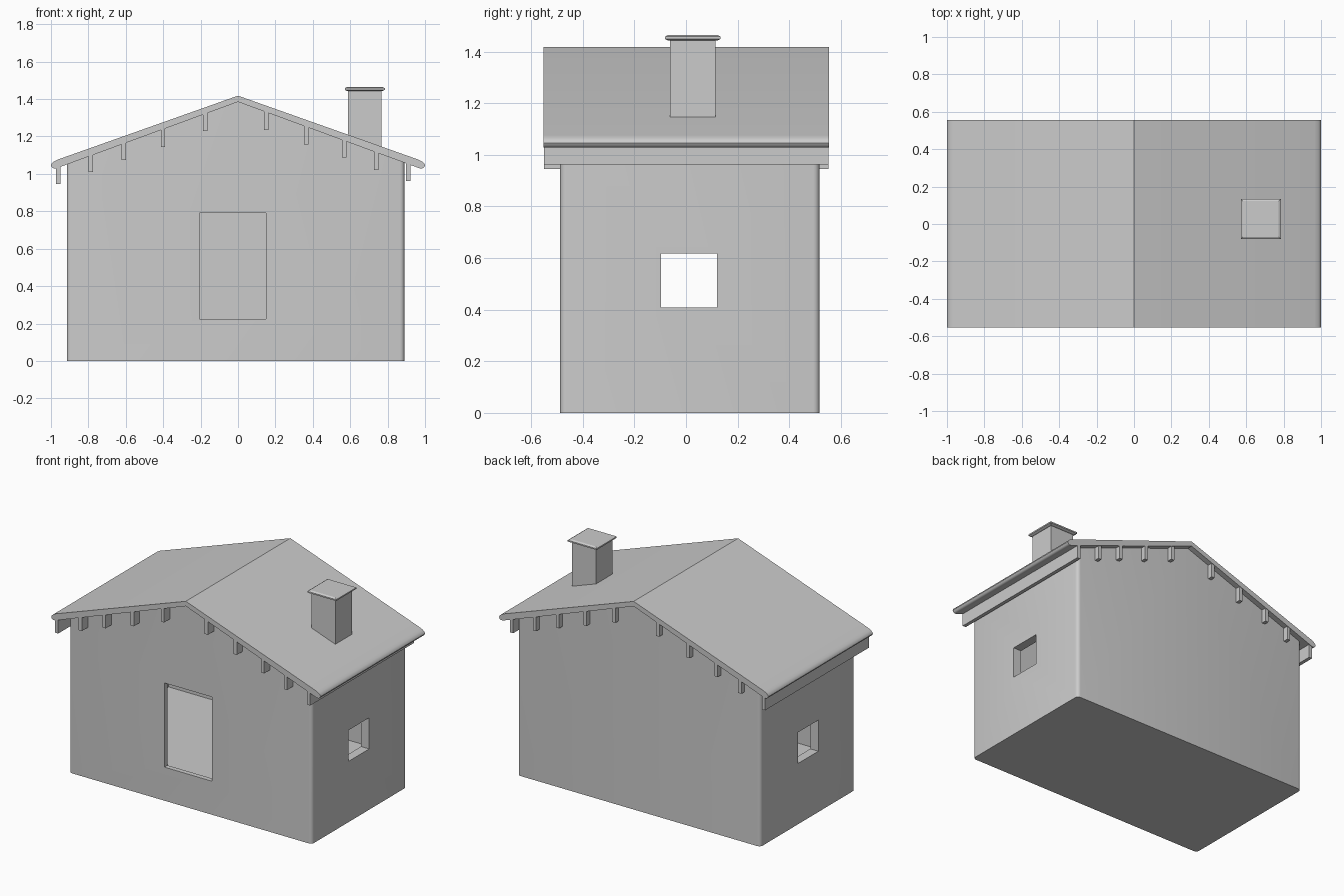
import bpy, bmesh
from math import radians

if "Cube" in bpy.data.objects:
    bpy.data.objects.remove(bpy.data.objects["Cube"])


def finish(bm, name):
    bmesh.ops.recalc_face_normals(bm, faces=bm.faces)
    mesh = bpy.data.meshes.new(name)
    bm.to_mesh(mesh)
    bm.free()
    obj = bpy.data.objects.new(name, mesh)
    bpy.context.collection.objects.link(obj)
    return obj


def activate(obj):
    bpy.ops.object.select_all(action='DESELECT')
    obj.select_set(True)
    bpy.context.view_layer.objects.active = obj


def smooth(obj):
    activate(obj)
    bpy.ops.object.shade_smooth_by_angle(angle=radians(35))


def extrude_profile(name, points, y0, y1, corner_bevel=0):
    """Extrude an x/z outline along y, optionally rounding its upright edges."""
    bm = bmesh.new()
    face = bm.faces.new([bm.verts.new((x, y0, z)) for x, z in points])
    geom = bmesh.ops.extrude_face_region(bm, geom=[face])['geom']
    verts = [g for g in geom if isinstance(g, bmesh.types.BMVert)]
    bmesh.ops.translate(bm, verts=verts, vec=(0, y1 - y0, 0))
    if corner_bevel:
        upright = [e for e in bm.edges
                   if abs(e.verts[0].co.x - e.verts[1].co.x) < 1e-5
                   and abs(e.verts[0].co.y - e.verts[1].co.y) < 1e-5]
        bmesh.ops.bevel(bm, geom=upright, offset=corner_bevel, segments=4,
                        profile=0.5, affect='EDGES')
    return finish(bm, name)


def box(name, x0, x1, y0, y1, z0, z1):
    return extrude_profile(name, [(x0, z0), (x1, z0), (x1, z1), (x0, z1)], y0, y1)


def cut(obj, cutter):
    mod = obj.modifiers.new("cut", 'BOOLEAN')
    mod.operation, mod.solver, mod.object = 'DIFFERENCE', 'EXACT', cutter
    activate(obj)
    bpy.ops.object.modifier_apply(modifier=mod.name)
    bpy.data.objects.remove(cutter)


def roof_under(x):
    return 1.385 - 0.366 * abs(x)


def gable(x0, x1, floor, lift):
    return [(x0, floor), (x1, floor), (x1, roof_under(x1) + lift),
            (0, roof_under(0) + lift), (x0, roof_under(x0) + lift)]


# Hollow gabled walls with a raised floor, front door and a window on each side
walls = extrude_profile("walls", gable(-0.915, 0.89, 0, 0.008), -0.488, 0.518, 0.024)
cut(walls, extrude_profile("room_cutter", gable(-0.855, 0.83, 0.218, -0.05), -0.455, 0.485))
cut(walls, box("door_cutter", -0.205, 0.15, -0.6, -0.3, 0.225, 0.79))
cut(walls, box("window_cutter", -1.1, 1.1, -0.097, 0.12, 0.408, 0.617))
smooth(walls)

# Roof slab with rounded eaves
eave = [(0.965, 1.076), (0.985, 1.066), (0.997, 1.055), (1.0, 1.045),
        (0.995, 1.035), (0.985, 1.029), (0.97, 1.03)]
outline = ([(0, 1.418)] + eave + [(0, 1.385)]
           + [(-x, z) for x, z in reversed(eave)])
smooth(extrude_profile("roof", outline, -0.553, 0.555))

# Purlins under the roof, running front to back
purlins = [(-0.962, 0.946), (-0.786, 1.01), (-0.61, 1.075), (-0.401, 1.145),
           (-0.176, 1.23), (0.15, 1.235), (0.364, 1.157), (0.567, 1.087),
           (0.738, 1.022), (0.909, 0.963)]
for i, (x, z) in enumerate(purlins):
    half = 0.012
    extrude_profile(f"purlin_{i + 1}",
                    [(x - half, z), (x + half, z),
                     (x + half, roof_under(x + half) + 0.008),
                     (x - half, roof_under(x - half) + 0.008)], -0.55, 0.552)

# Chimney stack
box("chimney", 0.588, 0.766, -0.062, 0.114, 1.06, 1.45)

# Chimney cap with bevelled rim
bm = bmesh.new()
rings = []
for inset, z in [(0.012, 1.443), (0, 1.449), (0, 1.458), (0.012, 1.465)]:
    x0, x1, y0, y1 = 0.571 + inset, 0.785 - inset, -0.081 + inset, 0.134 - inset
    rings.append([bm.verts.new((x, y, z))
                  for x, y in ((x0, y0), (x1, y0), (x1, y1), (x0, y1))])
for low, high in zip(rings, rings[1:]):
    for k in range(4):
        n = (k + 1) % 4
        bm.faces.new((low[k], low[n], high[n], high[k]))
bm.faces.new(rings[0])
bm.faces.new(rings[-1])
finish(bm, "chimney_cap")
